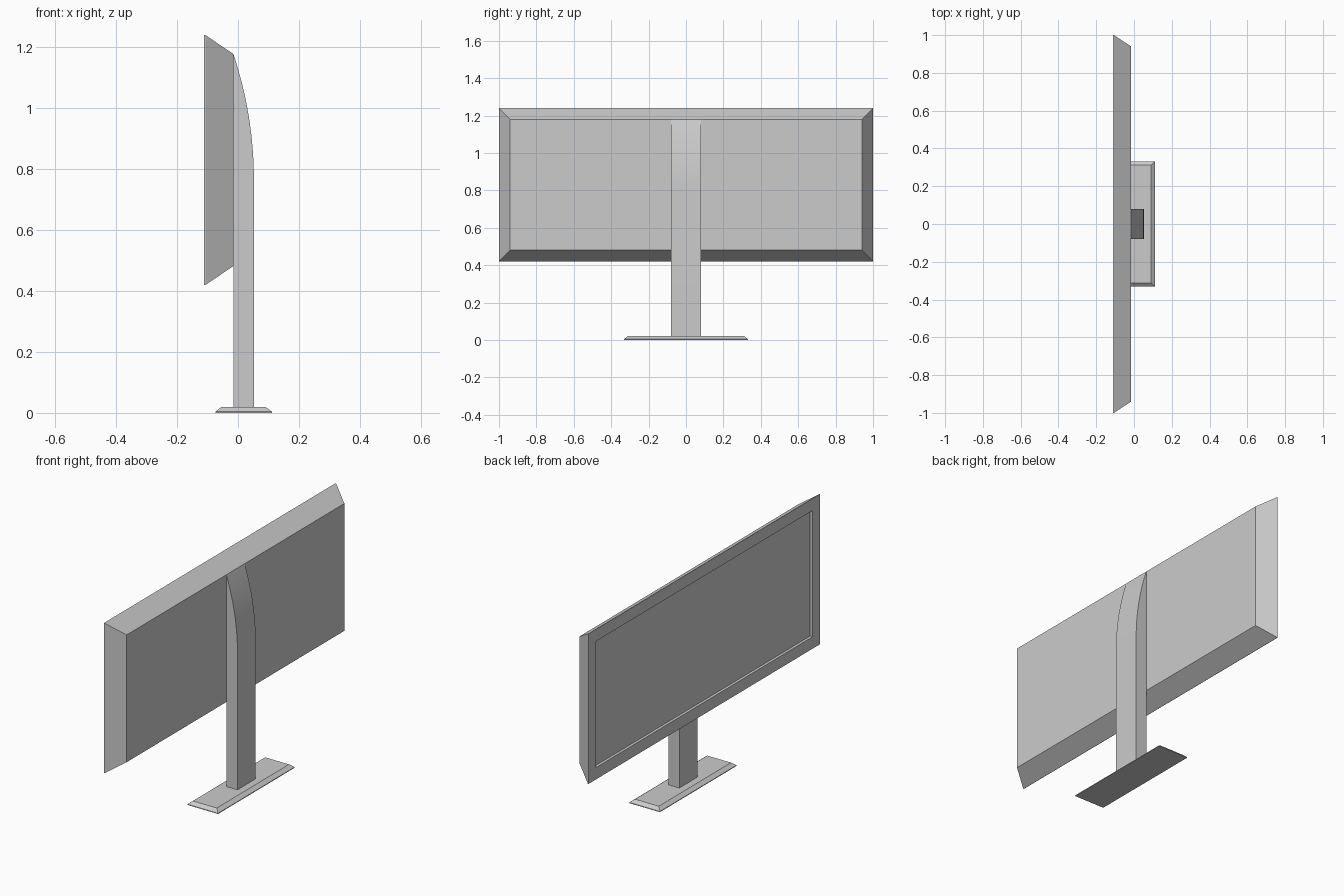
import bpy
import bmesh

cube = bpy.data.objects.get("Cube")
if cube:
    bpy.data.objects.remove(cube, do_unlink=True)

grey = bpy.data.materials.new("plain_grey")
grey.use_nodes = True
COLOUR = (0.6, 0.6, 0.6, 1)
grey.diffuse_color = COLOUR
grey.node_tree.nodes["Principled BSDF"].inputs["Base Color"].default_value = COLOUR


def finish(name, bm):
    bmesh.ops.recalc_face_normals(bm, faces=bm.faces)
    mesh = bpy.data.meshes.new(name)
    bm.to_mesh(mesh)
    bm.free()
    mesh.materials.append(grey)
    obj = bpy.data.objects.new(name, mesh)
    bpy.context.collection.objects.link(obj)
    return obj


def loft(name, rings):
    """Join a run of closed rings and cap both ends."""
    bm = bmesh.new()
    loops = [[bm.verts.new(p) for p in ring] for ring in rings]
    for a, b in zip(loops, loops[1:]):
        for i in range(len(a)):
            j = (i + 1) % len(a)
            bm.faces.new((a[i], a[j], b[j], b[i]))
    bm.faces.new(loops[0])
    bm.faces.new(loops[-1])
    return finish(name, bm)


def upright(x, half_y, z0, z1):
    return [(x, -half_y, z0), (x, half_y, z0), (x, half_y, z1), (x, -half_y, z1)]


def level(z, x0, x1, half_y):
    return [(x0, -half_y, z), (x1, -half_y, z), (x1, half_y, z), (x0, half_y, z)]


# Screen housing: recessed panel, bezel, thin rim, tapered back
loft("screen_housing", [
    upright(-0.096, 0.935, 0.485, 1.175),
    upright(-0.111, 0.935, 0.485, 1.175),
    upright(-0.111, 1.0, 0.42, 1.24),
    upright(-0.107, 1.0, 0.42, 1.24),
    upright(-0.015, 0.94, 0.482, 1.178),
])

# Stand neck: straight post whose rear curves in to meet the housing
FRONT, REAR, BEND, TOP, STEPS = -0.015, 0.052, 0.77, 1.178, 16
profile = [(FRONT, 0.015), (REAR, 0.015)]
for i in range(STEPS + 1):
    t = i / STEPS
    profile.append((REAR - (REAR - FRONT) * t * t, BEND + (TOP - BEND) * t))
neck = loft("stand_neck", [[(x, y, z) for x, z in profile] for y in (-0.079, 0.079)])

# Stand base: shallow plate with sloped edges
loft("stand_base", [
    level(0, -0.074, 0.111, 0.331),
    level(0.004, -0.074, 0.111, 0.331),
    level(0.02, -0.054, 0.09, 0.312),
])

# Smooth the curved back of the neck, keeping its corners crisp
bpy.ops.object.select_all(action="DESELECT")
neck.select_set(True)
bpy.context.view_layer.objects.active = neck
bpy.ops.object.shade_smooth_by_angle(angle=0.5)
